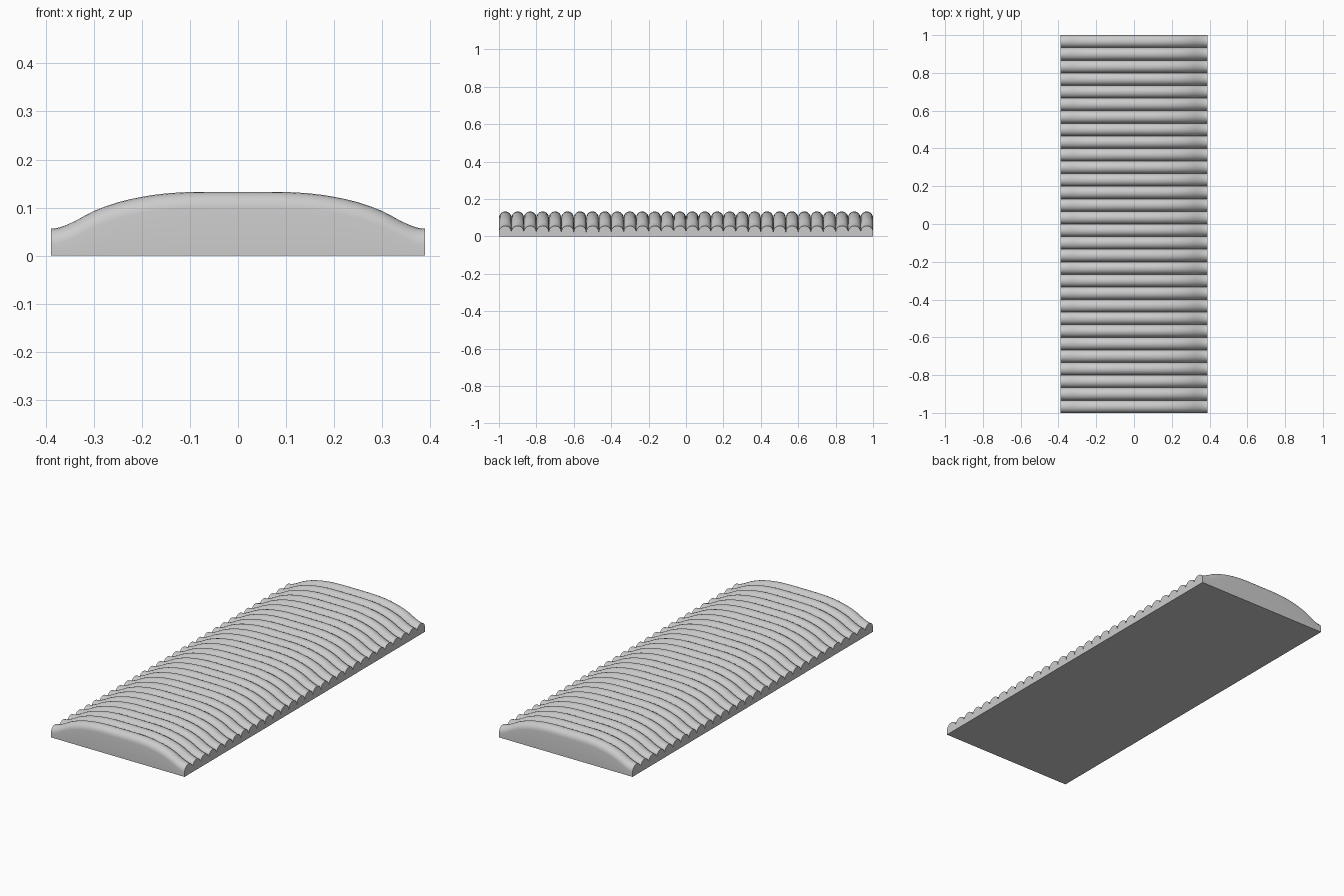
import bpy, bmesh, math

if "Cube" in bpy.data.objects:
    bpy.data.objects.remove(bpy.data.objects["Cube"])

RIBS, SEG = 30, 10
HALF_X, HALF_Y = 0.389, 1.0
R = HALF_Y / RIBS  # rib radius

# Half crown profile along x (crest height), mirrored
half = [(0, .133), (.05, .133), (.1, .1325), (.15, .1295), (.2, .1225),
        (.25, .111), (.3, .093), (.33, .077), (.35, .067), (.365, .061),
        (.377, .0575), (HALF_X, .0565)]


def tangent(i):
    if i in (0, len(half) - 1):
        return 0.0
    return (half[i + 1][1] - half[i - 1][1]) / (half[i + 1][0] - half[i - 1][0])


# Hermite subdivision of the profile for a smooth crown
fine = []
for i in range(len(half) - 1):
    (x0, z0), (x1, z1) = half[i], half[i + 1]
    h = x1 - x0
    for t in (0, 0.5):
        z = ((2*t**3 - 3*t**2 + 1) * z0 + (t**3 - 2*t**2 + t) * h * tangent(i)
             + (3*t**2 - 2*t**3) * z1 + (t**3 - t**2) * h * tangent(i + 1))
        fine.append((x0 + h * t, z))
fine.append(half[-1])
profile = [(-x, z) for x, z in reversed(fine[1:])] + fine

# Semicircular scallop section along y: (y, drop below crest)
section = [(-HALF_Y, R)]
for r in range(RIBS):
    cy = -HALF_Y + R * (2 * r + 1)
    for s in range(1, SEG + 1):
        a = math.pi * s / SEG
        section.append((cy - R * math.cos(a), R - R * math.sin(a)))

# Ribbed top skin
bm = bmesh.new()
grid = [[bm.verts.new((x, y, z - d)) for x, z in profile] for y, d in section]
for a, b in zip(grid, grid[1:]):
    for i in range(len(profile) - 1):
        bm.faces.new((a[i], a[i + 1], b[i + 1], b[i])).smooth = True


# Flat walls dropping from each border of the skin to the ground, and the base
border = ([*grid[0]], [row[-1] for row in grid], [*reversed(grid[-1])],
          [row[0] for row in reversed(grid)])
ground = {}


def foot(v):
    key = (round(v.co.x, 5), round(v.co.y, 5))
    if key not in ground:
        ground[key] = bm.verts.new((v.co.x, v.co.y, 0))
    return ground[key]


for edge in border:
    for a, b in zip(edge, edge[1:]):
        bm.faces.new((foot(a), foot(b), b, a))
bm.faces.new(list(reversed([foot(v) for e in border for v in e[:-1]])))
bmesh.ops.recalc_face_normals(bm, faces=bm.faces)

mesh = bpy.data.meshes.new("ribbed_pad")
bm.to_mesh(mesh)
bm.free()
obj = bpy.data.objects.new("ribbed_pad", mesh)
bpy.context.collection.objects.link(obj)
bpy.context.view_layer.objects.active = obj
obj.select_set(True)
bpy.ops.object.shade_smooth_by_angle(angle=math.radians(35))
